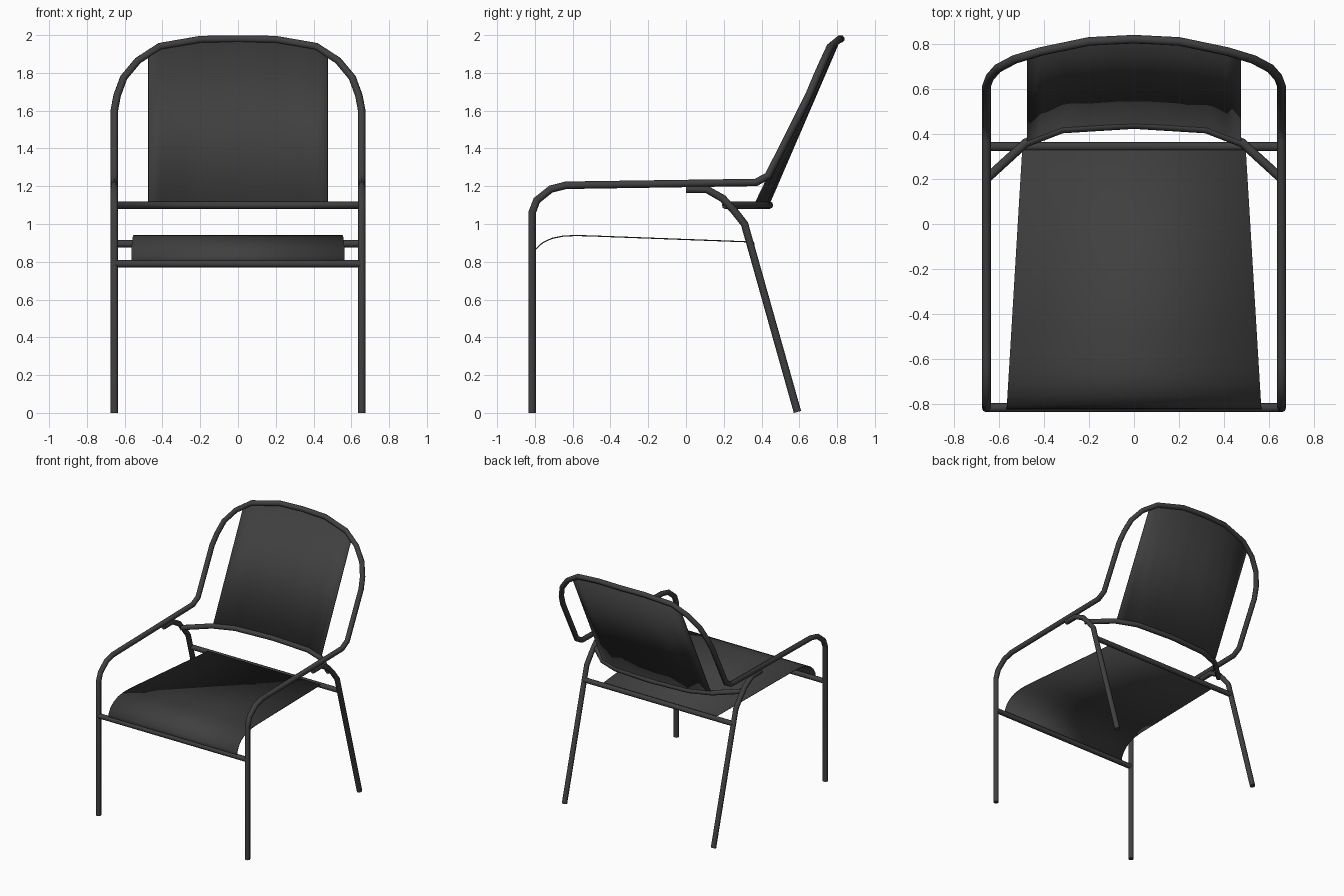
import bpy
import math
from mathutils import Vector

cube = bpy.data.objects.get("Cube")
if cube:
    bpy.data.objects.remove(cube, do_unlink=True)

COLOUR = (0.05, 0.05, 0.05, 1)
charcoal = bpy.data.materials.new("charcoal")
charcoal.use_nodes = True
charcoal.diffuse_color = COLOUR
charcoal.node_tree.nodes["Principled BSDF"].inputs["Base Color"].default_value = COLOUR

TUBE = 0.02    # tube radius
SIDE = 0.655   # distance of the side frames from the middle


def finish(obj):
    obj.data.materials.clear()
    obj.data.materials.append(charcoal)
    bpy.ops.object.select_all(action="DESELECT")
    obj.select_set(True)
    bpy.context.view_layer.objects.active = obj
    bpy.ops.object.shade_smooth_by_angle(angle=math.radians(50))


def tube(name, points):
    """Round tube swept along a list of points."""
    curve = bpy.data.curves.new(name, "CURVE")
    curve.dimensions = "3D"
    curve.bevel_depth = TUBE
    curve.bevel_resolution = 2
    curve.use_fill_caps = True
    spline = curve.splines.new("POLY")
    spline.points.add(len(points) - 1)
    for target, p in zip(spline.points, points):
        target.co = (*p, 1)
    obj = bpy.data.objects.new(name, curve)
    bpy.context.collection.objects.link(obj)
    bpy.ops.object.select_all(action="DESELECT")
    obj.select_set(True)
    bpy.context.view_layer.objects.active = obj
    bpy.ops.object.convert(target="MESH")
    finish(bpy.context.view_layer.objects.active)


def sheet(name, rows):
    """Thin panel spanning equal-length rows of points."""
    n = len(rows[0])
    verts = [p for row in rows for p in row]
    faces = [(r * n + c, r * n + c + 1, (r + 1) * n + c + 1, (r + 1) * n + c)
             for r in range(len(rows) - 1) for c in range(n - 1)]
    mesh = bpy.data.meshes.new(name)
    mesh.from_pydata(verts, [], faces)
    obj = bpy.data.objects.new(name, mesh)
    bpy.context.collection.objects.link(obj)
    solid = obj.modifiers.new("thickness", "SOLIDIFY")
    solid.thickness = 0.006
    solid.offset = 0
    finish(obj)


def mirrored(half):
    """Complete a path that ends on the middle plane."""
    return half + [(-x, y, z) for x, y, z in reversed(half[:-1])]


def at_x(half, x):
    """Point on a half path at the given distance from the middle."""
    for a, b in zip(half, half[1:]):
        if b[0] <= abs(x) <= a[0]:
            p = Vector(a).lerp(Vector(b), (a[0] - abs(x)) / (a[0] - b[0]))
            return Vector((x, p.y, p.z))


# Main frame: front legs, arms and back hoop in one tube
arm = [(-0.815, 0), (-0.815, 1.06), (-0.79, 1.125), (-0.715, 1.185),
       (-0.635, 1.205), (0.37, 1.22), (0.435, 1.255)]
hoop = [(SIDE, 0.61, 1.6), (0.64, 0.65, 1.68), (0.605, 0.69, 1.775),
        (0.53, 0.73, 1.865), (0.415, 0.765, 1.94), (0.2, 0.81, 1.977),
        (0, 0.82, 1.98)]
tube("main_frame", mirrored([(SIDE, y, z) for y, z in arm] + hoop))

# Rear legs, curving up under the arms
leg = [(0, 1.183), (0.11, 1.183), (0.195, 1.135), (0.255, 1.07),
       (0.31, 1.0), (0.59, 0.005)]
for side, name in ((1, "left"), (-1, "right")):
    tube(name + "_rear_leg", [(side * SIDE, y, z) for y, z in leg])

# Cross bars
tube("front_seat_bar", [(-SIDE, -0.815, 0.79), (SIDE, -0.815, 0.79)])
tube("rear_seat_bar", [(-SIDE, 0.343, 0.895), (SIDE, 0.343, 0.895)])
back_bar = [(0.65, 0.205, 1.1), (0.48, 0.36, 1.1), (0.32, 0.422, 1.1), (0, 0.442, 1.1)]
tube("lower_back_bar", mirrored(back_bar))

# Backrest panel between the lower bar and the hoop
columns = [-0.475, -0.415, -0.32, -0.2, -0.07, 0.07, 0.2, 0.32, 0.415, 0.475]
sheet("backrest_panel", [[at_x(path, x) for x in columns] for path in (back_bar, hoop)])

# Seat panel, rolled over the front edge and narrowing to the rear
profile = [(-0.822, 0.79), (-0.815, 0.83), (-0.795, 0.868), (-0.76, 0.9),
           (-0.71, 0.924), (-0.65, 0.936), (-0.58, 0.939), (-0.48, 0.936),
           (0.343, 0.905)]
seat = []
for y, z in profile:
    half_width = 0.565 - 0.06 * (y + 0.82)
    seat.append([(-half_width, y, z), (half_width, y, z)])
sheet("seat_panel", seat)
